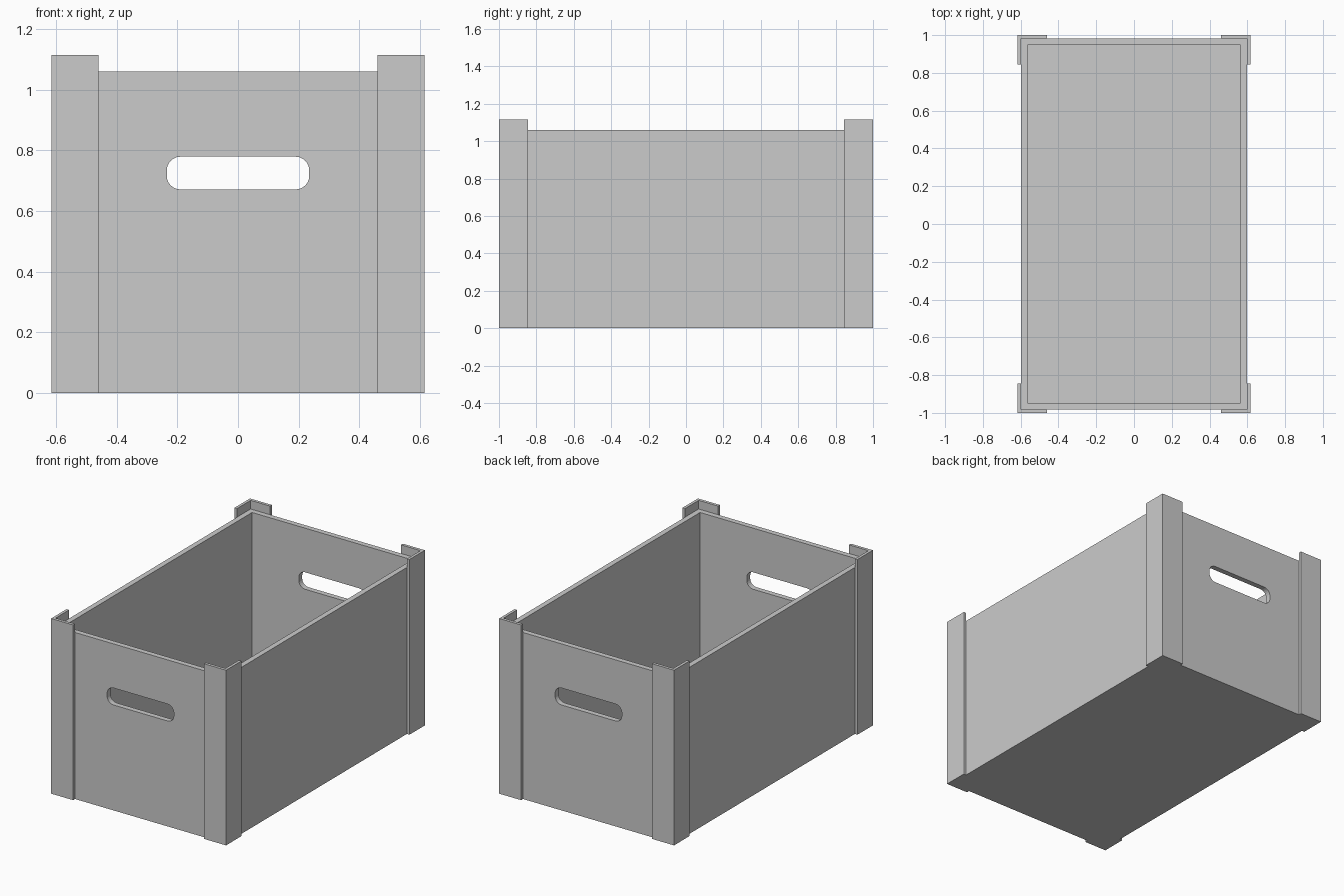
import bpy, bmesh
from math import cos, sin, pi
from mathutils import Vector

cube = bpy.data.objects.get("Cube")
if cube:
    bpy.data.objects.remove(cube, do_unlink=True)

grey = bpy.data.materials.new("plain grey")
grey.use_nodes = True
colour = (0.6, 0.6, 0.6, 1)
grey.diffuse_color = colour
grey.node_tree.nodes["Principled BSDF"].inputs["Base Color"].default_value = colour

# Main dimensions
BOX_X, BOX_Y, BOX_H = 0.598, 0.981, 1.06
WALL = 0.034
POST_X, POST_Y, POST_H = 0.616, 1.0, 1.115
POST_W = 0.155


def prism(name, points, depth):
    """Extrude a closed outline of 3D points along the depth vector."""
    bm = bmesh.new()
    face = bm.faces.new([bm.verts.new(p) for p in points])
    result = bmesh.ops.extrude_face_region(bm, geom=[face], use_keep_orig=True)
    moved = [v for v in result["geom"] if isinstance(v, bmesh.types.BMVert)]
    bmesh.ops.translate(bm, verts=moved, vec=Vector(depth))
    bmesh.ops.recalc_face_normals(bm, faces=bm.faces)
    mesh = bpy.data.meshes.new(name)
    bm.to_mesh(mesh)
    bm.free()
    mesh.materials.append(grey)
    obj = bpy.data.objects.new(name, mesh)
    bpy.context.collection.objects.link(obj)
    return obj


def panel(name, x0, x1, y0, y1, z0, z1):
    outline = [(x0, y0, z0), (x1, y0, z0), (x1, y1, z0), (x0, y1, z0)]
    return prism(name, outline, (0, 0, z1 - z0))


# Rounded hand-hole cutter, running through both end walls
half_w, half_h, radius, steps = 0.235, 0.054, 0.045, 6
slot = []
for i, (sx, sz) in enumerate([(1, 1), (-1, 1), (-1, -1), (1, -1)]):
    for k in range(steps + 1):
        a = (i + k / steps) * pi / 2
        slot.append((sx * (half_w - radius) + radius * cos(a), -1.2,
                     0.725 + sz * (half_h - radius) + radius * sin(a)))
cutter = prism("hand_hole_cutter", slot, (0, 2.4, 0))
cutter.hide_render = True
cutter.hide_viewport = True
cutter.display_type = 'WIRE'

# Floor and long side walls
inner_x, inner_y = BOX_X - WALL, BOX_Y - WALL
panel("floor", -inner_x, inner_x, -inner_y, inner_y, 0, WALL)
panel("left_wall", inner_x, BOX_X, -inner_y, inner_y, 0, BOX_H)
panel("right_wall", -BOX_X, -inner_x, -inner_y, inner_y, 0, BOX_H)

# End walls with hand holes
for name, y0, y1 in (("front_wall", -BOX_Y, -inner_y), ("back_wall", inner_y, BOX_Y)):
    wall = panel(name, -BOX_X, BOX_X, y0, y1, 0, BOX_H)
    cut = wall.modifiers.new("hand_hole", 'BOOLEAN')
    cut.operation = 'DIFFERENCE'
    cut.solver = 'EXACT'
    cut.object = cutter

# L-shaped corner posts wrapped around the box
for sx, side in ((1, "left"), (-1, "right")):
    for sy, end in ((-1, "front"), (1, "back")):
        outline = [(POST_X, POST_Y), (POST_X - POST_W, POST_Y), (POST_X - POST_W, BOX_Y),
                   (BOX_X, BOX_Y), (BOX_X, POST_Y - POST_W), (POST_X, POST_Y - POST_W)]
        prism(f"{end}_{side}_corner_post",
              [(sx * x, sy * y, 0) for x, y in outline], (0, 0, POST_H))
